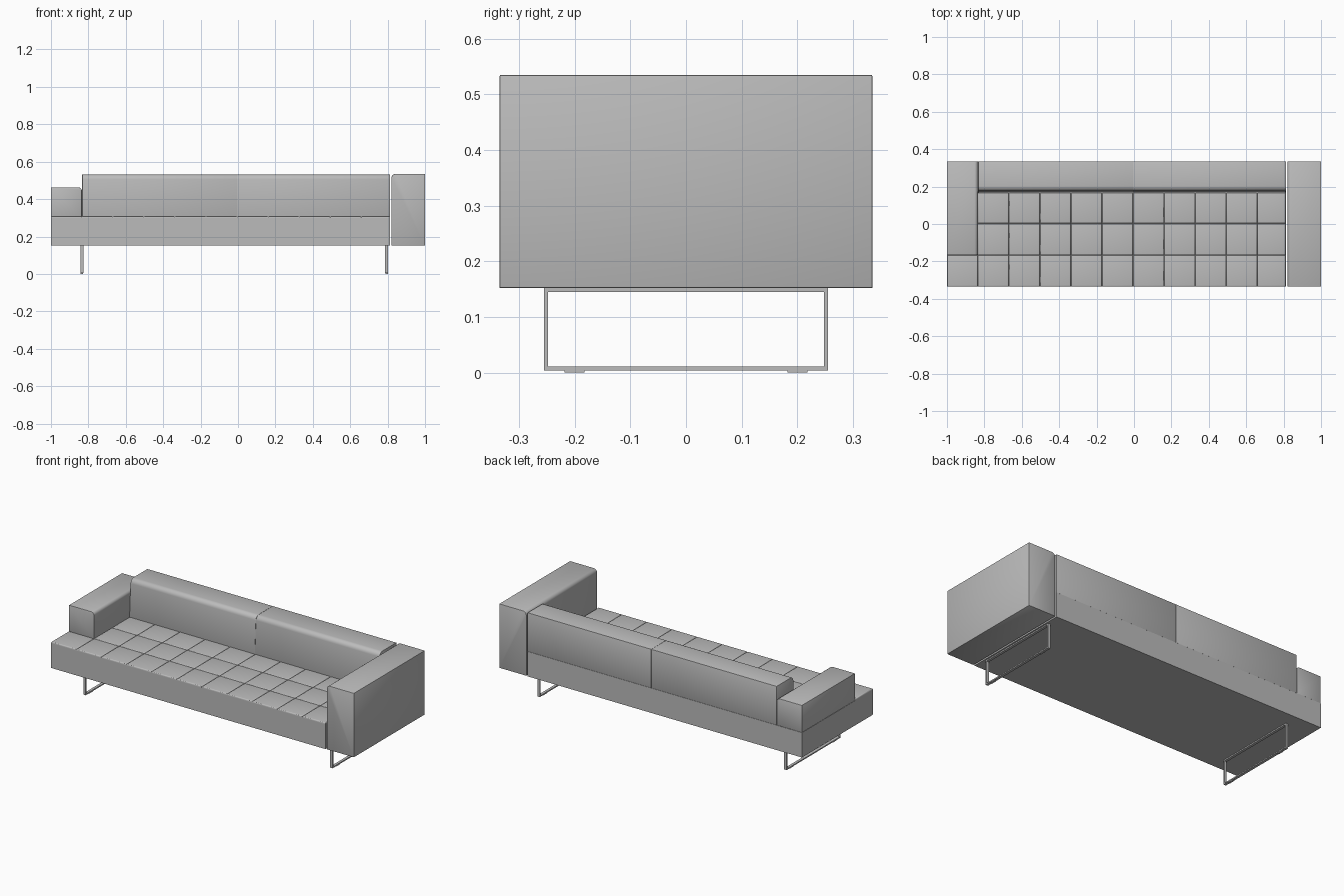
import bpy, bmesh, math

if "Cube" in bpy.data.objects:
    bpy.data.objects.remove(bpy.data.objects["Cube"], do_unlink=True)

GREY = (0.5, 0.5, 0.5, 1)
mat = bpy.data.materials.new("grey upholstery")
mat.use_nodes = True
mat.diffuse_color = GREY
mat.node_tree.nodes["Principled BSDF"].inputs["Base Color"].default_value = GREY


def finish(bm, name, smooth=True):
    bmesh.ops.recalc_face_normals(bm, faces=bm.faces)
    mesh = bpy.data.meshes.new(name)
    bm.to_mesh(mesh)
    bm.free()
    mesh.materials.append(mat)
    ob = bpy.data.objects.new(name, mesh)
    bpy.context.collection.objects.link(ob)
    if smooth:
        bpy.ops.object.select_all(action='DESELECT')
        ob.select_set(True)
        bpy.context.view_layer.objects.active = ob
        bpy.ops.object.shade_smooth_by_angle(angle=math.radians(35))
    return ob


def add_box(bm, x, y, z):
    """Add a box spanning the given (low, high) ranges."""
    v = [bm.verts.new((a, b, c)) for a in x for b in y for c in z]
    quads = ("0132", "4675", "0451", "2376", "0264", "1573")
    return [bm.faces.new([v[int(i)] for i in q]) for q in quads]


def cushion(name, x, y, z, small, big, is_big):
    """Box with one generously rounded edge and slightly softened others."""
    bm = bmesh.new()
    add_box(bm, x, y, z)
    edges = [e for e in bm.edges if is_big((e.verts[0].co + e.verts[1].co) / 2)]
    bmesh.ops.bevel(bm, geom=edges, offset=big, segments=6, profile=0.5, affect='EDGES')
    bmesh.ops.recalc_face_normals(bm, faces=bm.faces)
    sharp = [e for e in bm.edges if e.is_manifold and e.calc_face_angle() > 1]
    bmesh.ops.bevel(bm, geom=sharp, offset=small, segments=2, profile=0.5, affect='EDGES')
    return finish(bm, name)


FRONT, REAR = -0.335, 0.335
BOTTOM, SEAT = 0.152, 0.309
INNER_R, INNER_L = -0.835, 0.812

# Platform under the whole seat
bm = bmesh.new()
add_box(bm, (-1, INNER_L), (FRONT, REAR), (BOTTOM, 0.3))
finish(bm, "seat_platform", False)

# Quilted seat squares with rounded upper rims
bm = bmesh.new()
rows = (FRONT, -0.167, 0.003, 0.173)
cols = [-1] + [INNER_R + 0.166 * i for i in range(10)] + [INNER_L]
for i in range(len(cols) - 1):
    for j in range(3):
        if i == 0 and j > 0:
            continue
        faces = add_box(bm, cols[i:i + 2], rows[j:j + 2], (0.296, SEAT))
        bmesh.ops.bevel(bm, geom=list(faces[-1].edges), offset=0.007, segments=3,
                        profile=0.5, affect='EDGES')
finish(bm, "seat_squares")

# Low right armrest, set back from the front
cushion("low_armrest", (-1, INNER_R), (rows[1], REAR), (0.3, 0.463), 0.003, 0.018,
        lambda c: c.x > -0.84 and c.z > 0.46)

# Tall left armrest reaching down to the platform's underside
cushion("tall_armrest", (0.82, 1), (FRONT, REAR), (BOTTOM, 0.535), 0.003, 0.022,
        lambda c: c.x < 0.83 and c.z > 0.53)

# Two backrest cushions, front faces leaning back slightly
for name, x in (("backrest_right", (INNER_R + 0.002, -0.005)),
                ("backrest_left", (-0.005, INNER_L))):
    back = cushion(name, x, (0.165, REAR), (0.3, 0.532), 0.002, 0.026,
                   lambda c: c.y < 0.17 and c.z > 0.53)
    for v in back.data.vertices:
        if v.co.y < 0.25:
            v.co.y += 0.012 * (v.co.z - 0.3) / 0.23

# Sled legs: rectangular frames on small pads
for name, x in (("right_leg_frame", -0.835), ("left_leg_frame", 0.795)):
    bm = bmesh.new()
    xs = (x - 0.008, x + 0.008)
    for z in (0.004, 0.145):
        add_box(bm, xs, (-0.255, 0.255), (z, z + 0.007))
    for s in (-1, 1):
        add_box(bm, xs, sorted((s * 0.248, s * 0.255)), (0.011, 0.145))
        add_box(bm, (x - 0.006, x + 0.006), (s * 0.2 - 0.018, s * 0.2 + 0.018), (0, 0.004))
    finish(bm, name, False)
